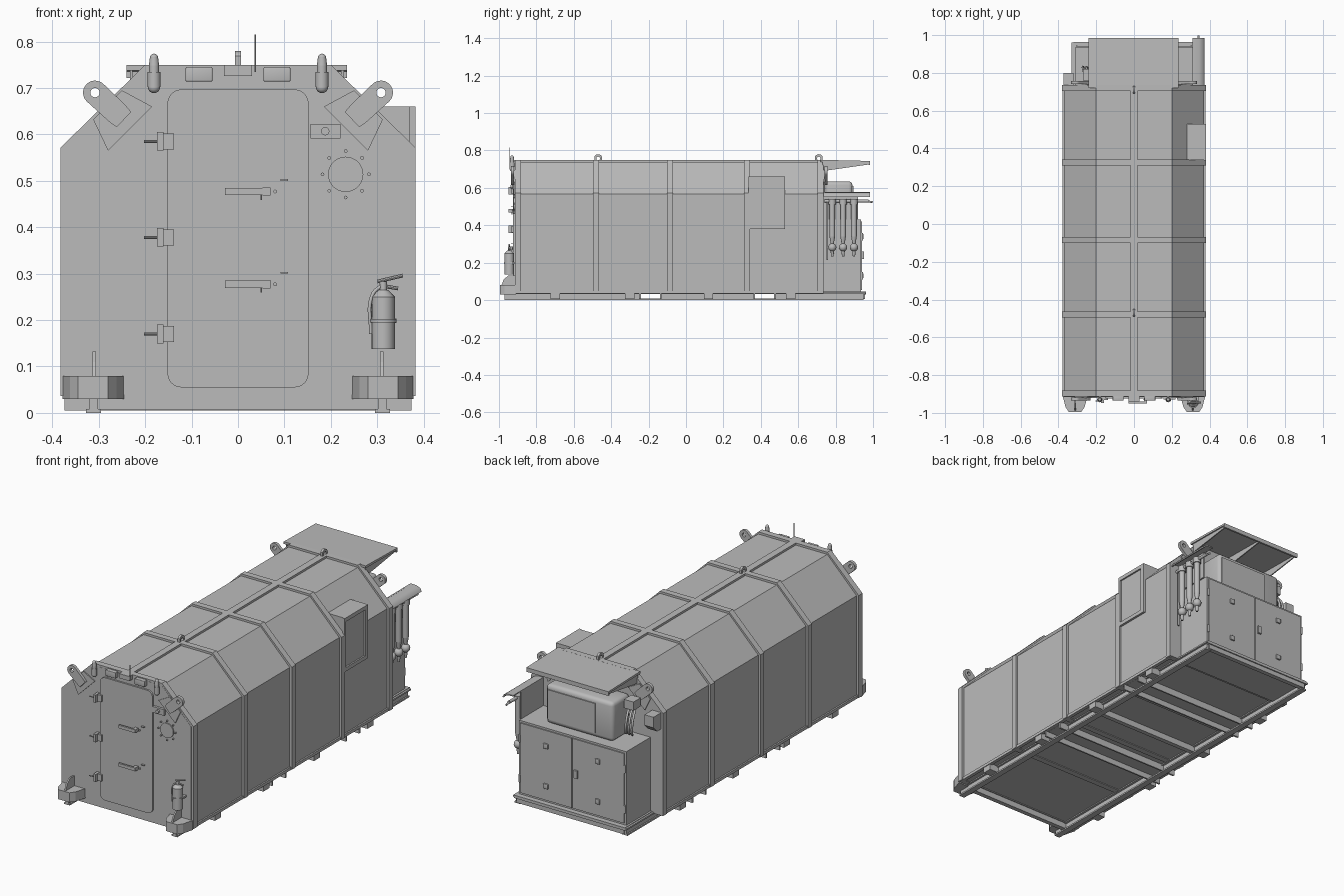
import bpy, bmesh, math
from mathutils import Vector, Matrix

cube = bpy.data.objects.get("Cube")
if cube:
    bpy.data.objects.remove(cube)

grey = bpy.data.materials.new("plain_grey")
grey.use_nodes = True
grey.diffuse_color = (0.5, 0.5, 0.5, 1)
grey.node_tree.nodes["Principled BSDF"].inputs["Base Color"].default_value = (0.5, 0.5, 0.5, 1)


def finish(name, bm, smooth=False):
    bmesh.ops.recalc_face_normals(bm, faces=bm.faces)
    me = bpy.data.meshes.new(name)
    bm.to_mesh(me)
    bm.free()
    me.materials.append(grey)
    ob = bpy.data.objects.new(name, me)
    bpy.context.collection.objects.link(ob)
    if smooth:
        bpy.ops.object.select_all(action='DESELECT')
        ob.select_set(True)
        bpy.context.view_layer.objects.active = ob
        bpy.ops.object.shade_smooth_by_angle(angle=math.radians(40))
    return ob


def box(name, x, y, z, bevel=0):
    """Box from (min, max) pairs."""
    bm = bmesh.new()
    bmesh.ops.create_cube(bm, size=1)
    for v in bm.verts:
        v.co = Vector([(a + b) / 2 + c * (b - a) for (a, b), c in zip((x, y, z), v.co)])
    if bevel:
        bmesh.ops.bevel(bm, geom=bm.edges[:], offset=bevel, segments=3, affect='EDGES', profile=0.5)
    return finish(name, bm, bevel > 0)


def prism(name, pts, lo, hi, axis='Y', smooth=False):
    """Extrude an outline: XZ along Y, YZ along X, or XY along Z."""
    put = {'Y': lambda a, b, t: (a, t, b), 'X': lambda a, b, t: (t, a, b),
           'Z': lambda a, b, t: (a, b, t)}[axis]
    bm = bmesh.new()
    rings = [[bm.verts.new(put(a, b, t)) for a, b in pts] for t in (lo, hi)]
    for ring in rings:
        bm.faces.new(ring)
    n = len(pts)
    for i in range(n):
        j = (i + 1) % n
        bm.faces.new((rings[0][i], rings[0][j], rings[1][j], rings[1][i]))
    return finish(name, bm, smooth)


def rod(name, a, b, r, r2=None, seg=16):
    a, b = Vector(a), Vector(b)
    bm = bmesh.new()
    rot = (b - a).to_track_quat('Z', 'Y').to_matrix().to_4x4()
    bmesh.ops.create_cone(bm, cap_ends=True, segments=seg, radius1=r, radius2=r if r2 is None else r2,
                          depth=(b - a).length, matrix=Matrix.Translation((a + b) / 2) @ rot)
    return finish(name, bm, True)


def ball(name, c, r):
    bm = bmesh.new()
    bmesh.ops.create_uvsphere(bm, u_segments=16, v_segments=10, radius=r, matrix=Matrix.Translation(c))
    return finish(name, bm, True)


def cable(name, pts, r):
    cu = bpy.data.curves.new(name, 'CURVE')
    cu.dimensions, cu.bevel_depth, cu.bevel_resolution = '3D', r, 2
    sp = cu.splines.new('BEZIER')
    sp.bezier_points.add(len(pts) - 1)
    for p, co in zip(sp.bezier_points, pts):
        p.co = co
        p.handle_left_type = p.handle_right_type = 'AUTO'
    cu.materials.append(grey)
    bpy.context.collection.objects.link(bpy.data.objects.new(name, cu))


def eye(name, c, r, hole, width, tail, turn, lo, hi, axis='Y'):
    """Lifting eye: round head with a real hole and a straight tail turned by an angle."""
    bm = bmesh.new()
    arc = [math.pi * k / 12 for k in range(25)]
    outer = [(max(-width, min(width, r * math.cos(t))), r * math.sin(t) if t <= math.pi
              else -tail * min(1, math.sin(2 * math.pi - t) * 3)) for t in arc]
    inner = [(hole * math.cos(t), hole * math.sin(t)) for t in arc]
    m = Matrix.Rotation(turn, 2)
    rings = []
    for t in (lo, hi):
        for ring in (outer, inner):
            vs = []
            for p in ring[:-1]:
                q = m @ Vector(p)
                a, b = c[0] + q.x, c[1] + q.y
                vs.append(bm.verts.new((a, t, b) if axis == 'Y' else (t, a, b)))
            rings.append(vs)
    o1, i1, o2, i2 = rings
    for i in range(24):
        j = (i + 1) % 24
        for p, q in ((o1, i1), (o2, i2), (o1, o2), (i1, i2)):
            bm.faces.new((p[i], p[j], q[j], q[i]))
    return finish(name, bm)


def shell(h, top, shoulder, z0):
    half = [(h, z0), (h, shoulder), (0.2, top)]
    return half + [(-x, z) for x, z in reversed(half)]


# Container body, ribs and roof ridge
prism("body", shell(0.37, 0.739, 0.568, 0.04), -0.915, 0.73)
for i, y in enumerate((-0.898, -0.48, -0.085, 0.325, 0.72)):
    prism(f"rib_{i}", shell(0.382, 0.75, 0.572, 0.036), y - 0.016, y + 0.016)
box("roof_ridge", (-0.018, 0.018), (-0.9, 0.72), (0.73, 0.75))
for s in (-1, 1):
    box("sill", sorted((s * 0.36, s * 0.378)), (-0.9, 0.72), (0.035, 0.05))
    # Lifting lugs on the sloped corners at both ends
    for y, d in ((-0.915, -1), (0.736, 1)):
        pts = [(0.312, 0.632), (0.28, 0.565), (0.185, 0.66), (0.25, 0.695)]
        prism("lug_pad", [(s * a, b) for a, b in pts], *sorted((y, y + d * 0.006)))
        eye("corner_lug", (s * 0.308, 0.69), 0.026, 0.01, 0.026, 0.085, -s * math.radians(47),
            *sorted((y + d * 0.004, y + d * 0.02)))
for y in (-0.47, 0.71):
    eye("roof_eye", (y, 0.757), 0.023, 0.01, 0.02, 0.015, 0, -0.006, 0.006, 'X')

# Skid base with open fork pockets
pockets = (-0.19, 0.42)
for s in (-1, 1):
    xs = sorted((s * 0.302, s * 0.32))
    for a, b in ((-0.97, -0.24), (-0.14, 0.37), (0.47, 0.95)):
        box("skid_rail", xs, (a, b), (0, 0.04))
    box("skid_foot_strip", sorted((s * 0.295, s * 0.327)), (-0.97, 0.95), (0, 0.008))
    box("skid_top_strip", sorted((s * 0.29, s * 0.33)), (-0.92, 0.96), (0.034, 0.042))
    for y in (-0.7, -0.3, 0.12, 0.56):
        box("skid_bracket", sorted((s * 0.31, s * 0.374)), (y - 0.025, y + 0.025), (0.005, 0.04))
    for y in pockets:
        for e in (-0.055, 0.055):
            box("pocket_cheek", sorted((s * 0.3, s * 0.372)), (y + e - 0.005, y + e + 0.005), (0.005, 0.04))
for y in pockets:
    for e in (-0.055, 0.055):
        box("pocket_wall", (-0.31, 0.31), (y + e - 0.004, y + e + 0.004), (0.005, 0.04))
    box("pocket_roof", (-0.36, 0.36), (y - 0.055, y + 0.055), (0.034, 0.041))
for y in (-0.9, 0.1, 0.945):
    box("cross_beam", (-0.31, 0.31), (y - 0.012, y + 0.012), (0.006, 0.038))
box("rear_platform", (-0.32, 0.32), (0.72, 0.963), (0.03, 0.045))

# Front corner steps
for s in (-1, 1):
    pts = [(0.245, -0.91), (0.262, -0.97), (0.28, -0.995), (0.345, -0.995), (0.362, -0.97), (0.378, -0.91)]
    prism("corner_step", [(s * a, b) for a, b in pts], 0.03, 0.08, 'Z')
    prism("step_fin", [(-0.915, 0.07), (-0.99, 0.07), (-0.975, 0.11), (-0.95, 0.132), (-0.915, 0.132)],
          s * 0.31 - 0.004, s * 0.31 + 0.004, 'X')

# Front door with rounded corners, hinges and handles
r, door = 0.03, []
for k in range(4):
    sx, sz = ((1, 1), (-1, 1), (-1, -1), (1, -1))[k]
    for j in range(7):
        t = math.radians(90 * k + 15 * j)
        door.append((sx * (0.152 - r) + r * math.cos(t), 0.376 + sz * (0.321 - r) + r * math.sin(t)))
prism("door", door, -0.924, -0.91)
for z in (0.585, 0.378, 0.17):
    box("hinge_plate", (-0.165, -0.138), (-0.932, -0.915), (z - 0.017, z + 0.017))
    box("hinge_block", (-0.174, -0.16), (-0.948, -0.915), (z - 0.02, z + 0.02))
    rod("hinge_bar", (-0.203, -0.938, z), (-0.17, -0.938, z), 0.003, seg=8)
for z in (0.477, 0.277):
    box("handle_bar", (-0.028, 0.055), (-0.95, -0.94), (z - 0.008, z + 0.008))
    box("handle_hub", (0.053, 0.07), (-0.95, -0.92), (z - 0.009, z + 0.009))
    rod("handle_stop", (0.08, -0.93, z), (0.08, -0.92, z), 0.004)
    rod("handle_pin", (0.05, -0.93, z - 0.018), (0.05, -0.93, z), 0.002, seg=8)
    box("door_catch", (0.092, 0.108), (-0.935, -0.92), (z + 0.023, z + 0.027))

# Beacons, lamps and antenna over the door
for s in (-1, 1):
    x = s * 0.181
    rod("beacon_base", (x, -0.93, 0.702), (x, -0.93, 0.735), 0.014)
    ball("beacon_foot", (x, -0.93, 0.702), 0.013)
    rod("beacon_collar", (x, -0.93, 0.735), (x, -0.93, 0.748), 0.011)
    rod("beacon_lens", (x, -0.93, 0.748), (x, -0.93, 0.765), 0.011, 0.009)
    ball("beacon_cap", (x, -0.93, 0.765), 0.009)
    box("lamp", sorted((s * 0.055, s * 0.113)), (-0.935, -0.91), (0.714, 0.745), 0.003)
box("antenna_mount", (-0.03, 0.03), (-0.94, -0.91), (0.726, 0.75))
rod("antenna", (0.037, -0.945, 0.735), (0.037, -0.945, 0.815), 0.0018, seg=8)

# Call box and round flange
box("call_box", (0.156, 0.221), (-0.928, -0.914), (0.591, 0.623))
rod("call_button", (0.188, -0.938, 0.607), (0.188, -0.926, 0.607), 0.009)
rod("round_flange", (0.232, -0.921, 0.514), (0.232, -0.91, 0.514), 0.038, seg=32)
for k in range(8):
    t = k * math.pi / 4
    x, z = 0.232 + 0.05 * math.cos(t), 0.514 + 0.05 * math.sin(t)
    rod("flange_bolt", (x, -0.923, z), (x, -0.912, z), 0.004, seg=8)

# Fire extinguisher
rod("extinguisher_tank", (0.313, -0.945, 0.138), (0.313, -0.945, 0.25), 0.025, seg=24)
rod("extinguisher_shoulder", (0.313, -0.945, 0.25), (0.313, -0.945, 0.265), 0.025, 0.01, 24)
rod("extinguisher_strap", (0.313, -0.945, 0.195), (0.313, -0.945, 0.202), 0.029, seg=24)
box("extinguisher_bracket", (0.282, 0.342), (-0.945, -0.912), (0.194, 0.203))
rod("extinguisher_neck", (0.313, -0.945, 0.262), (0.313, -0.945, 0.283), 0.008)
rod("extinguisher_lever", (0.3, -0.945, 0.283), (0.355, -0.945, 0.296), 0.004, seg=8)
rod("extinguisher_grip", (0.305, -0.945, 0.275), (0.345, -0.945, 0.268), 0.004, seg=8)
cable("extinguisher_hose", [(0.31, -0.945, 0.275), (0.29, -0.95, 0.255), (0.286, -0.95, 0.17)], 0.004)

# Side window box
box("window_box", (0.28, 0.374), (0.34, 0.53), (0.38, 0.66))
for a, b, c, d in ((0.335, 0.347, 0.38, 0.66), (0.507, 0.53, 0.38, 0.66), (0.34, 0.53, 0.38, 0.4), (0.34, 0.53, 0.64, 0.66)):
    box("window_frame", (0.37, 0.382), (a, b), (c, d))

# Rear cabinet with two doors
box("cabinet", (-0.31, 0.31), (0.73, 0.936), (0.04, 0.43))
for s in (-1, 1):
    box("cabinet_door", sorted((s * 0.002, s * 0.3)), (0.93, 0.942), (0.055, 0.42))
    for z in (0.13, 0.34):
        box("door_latch", (s * 0.15 - 0.013, s * 0.15 + 0.013), (0.94, 0.95), (z - 0.013, z + 0.013), 0.003)
        rod("cabinet_hinge", (s * 0.303, 0.942, z - 0.02), (s * 0.303, 0.942, z + 0.02), 0.005)
box("cabinet_handle", (-0.035, -0.015), (0.94, 0.952), (0.22, 0.26))

# Cooling unit, control box and cables
box("cooling_unit", (-0.2, 0.19), (0.745, 0.89), (0.43, 0.635), 0.02)
box("cooling_grille", (-0.1, 0.175), (0.885, 0.895), (0.455, 0.61))
box("control_box", (-0.27, -0.215), (0.76, 0.82), (0.59, 0.635))
for k in range(3):
    x = -0.225 - k * 0.018
    cable("unit_cable", [(x, 0.79, 0.595), (x - 0.01, 0.83, 0.53), (x, 0.82, 0.47), (x + 0.025, 0.78, 0.44)], 0.006)
prism("side_junction", [(0.735, 0.49), (0.77, 0.49), (0.8, 0.52), (0.8, 0.575), (0.735, 0.575)], -0.372, -0.32, 'X')

# Rear hood with tapered gussets
prism("rear_hood", [(0.72, 0.75), (0.985, 0.744), (0.985, 0.722), (0.975, 0.722), (0.975, 0.734), (0.72, 0.738)],
      -0.24, 0.235, 'X')
for x in (-0.23, 0, 0.225):
    prism("hood_gusset", [(0.73, 0.745), (0.975, 0.737), (0.975, 0.725), (0.73, 0.69)], x - 0.003, x + 0.003, 'X')

# Filter bank under its own side hood
prism("filter_hood", [(0.31, 0.578), (0.345, 0.576), (0.365, 0.568), (0.374, 0.552), (0.368, 0.552),
                      (0.36, 0.563), (0.343, 0.57), (0.31, 0.572)], 0.73, 0.985, smooth=True)
box("filter_backplate", (0.31, 0.318), (0.735, 0.92), (0.43, 0.578))
rod("filter_manifold", (0.342, 0.74, 0.53), (0.342, 0.975, 0.53), 0.008)
rod("manifold_tap", (0.342, 0.96, 0.53), (0.342, 0.998, 0.524), 0.005)
for y in (0.782, 0.84, 0.898):
    rod("filter_head", (0.342, y, 0.51), (0.342, y, 0.54), 0.02)
    rod("filter_tube", (0.342, y, 0.34), (0.342, y, 0.515), 0.015)
    rod("filter_cone", (0.342, y, 0.3), (0.342, y, 0.34), 0.008, 0.015)
    ball("drain_valve", (0.342, y, 0.282), 0.022)
    rod("drain_nozzle", (0.342, y, 0.232), (0.342, y, 0.27), 0.006, 0.01)
rod("drain_pipe", (0.342, 0.755, 0.215), (0.342, 0.755, 0.53), 0.005)
